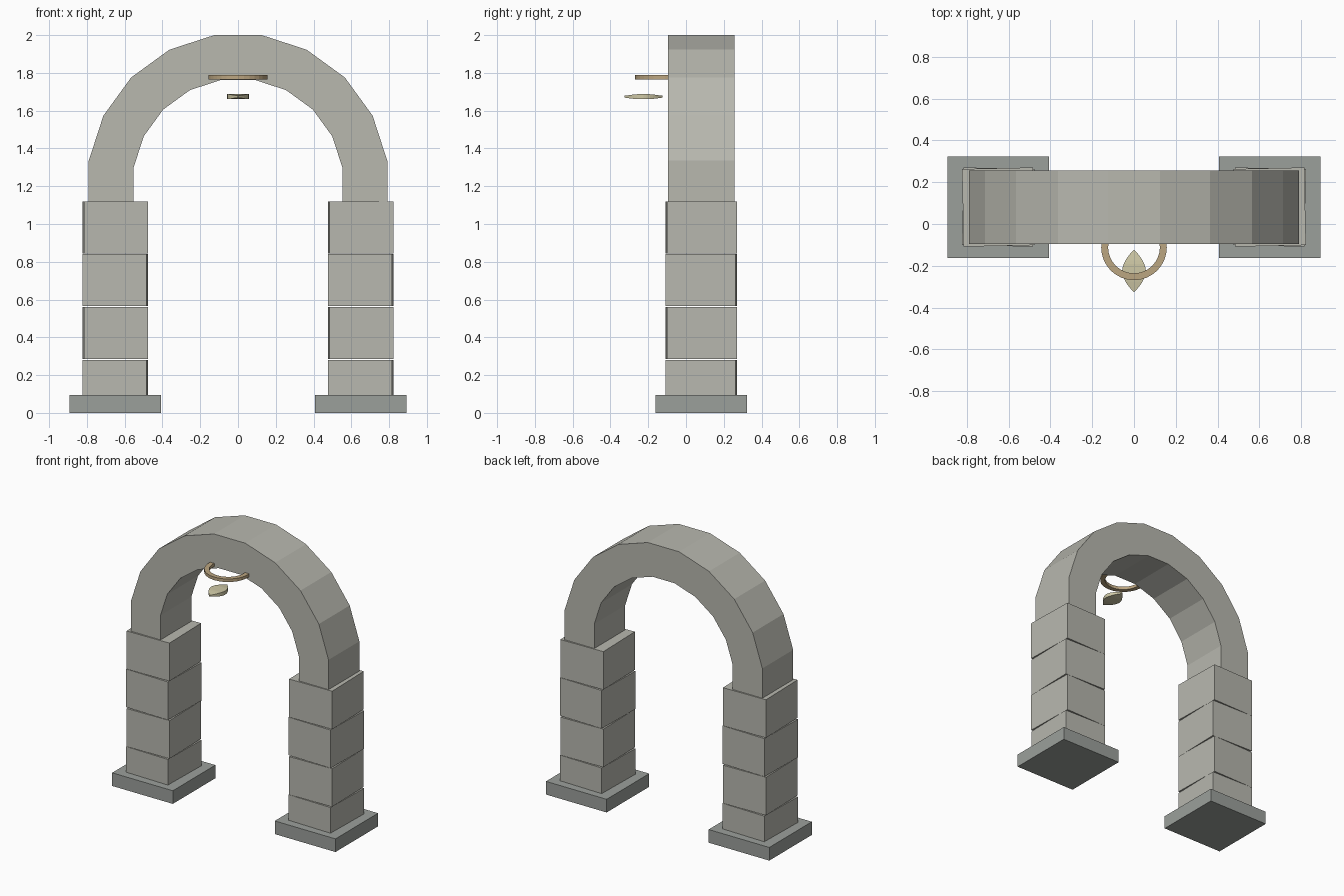
import bpy, bmesh, math

if "Cube" in bpy.data.objects:
    bpy.data.objects.remove(bpy.data.objects["Cube"])

CY = 0.081  # depth centre of the masonry


def material(name, rgb):
    m = bpy.data.materials.new(name)
    m.diffuse_color = (*rgb, 1)
    m.use_nodes = True
    m.node_tree.nodes["Principled BSDF"].inputs["Base Color"].default_value = m.diffuse_color
    return m


stone = material("warm_stone", (0.48, 0.48, 0.43))
plinth_stone = material("plinth_stone", (0.33, 0.35, 0.33))
bronze = material("bronze", (0.50, 0.38, 0.22))
pale = material("pale_gold", (0.62, 0.58, 0.38))


def box(name, loc, size, mat, turn=0):
    bpy.ops.mesh.primitive_cube_add(size=1, location=loc, rotation=(0, 0, turn))
    o = bpy.context.object
    o.name = name
    o.scale = size
    o.data.materials.append(mat)
    return o


def loft(name, sections, mat, closed=False):
    """Skin a row of equal-length vertex loops; cap the ends unless closed."""
    bm = bmesh.new()
    rows = [[bm.verts.new(p) for p in s] for s in sections]
    n = len(rows[0])
    pairs = list(zip(rows, rows[1:])) + ([(rows[-1], rows[0])] if closed else [])
    for a, b in pairs:
        for i in range(n):
            j = (i + 1) % n
            bm.faces.new((a[i], a[j], b[j], b[i]))
    if not closed:
        bm.faces.new(rows[0])
        bm.faces.new(rows[-1][::-1])
    bmesh.ops.recalc_face_normals(bm, faces=bm.faces)
    me = bpy.data.meshes.new(name)
    bm.to_mesh(me)
    bm.free()
    me.materials.append(mat)
    o = bpy.data.objects.new(name, me)
    bpy.context.collection.objects.link(o)
    return o


# Plinths and pillars of slightly twisted blocks
for side, x in (("left", -0.65), ("right", 0.65)):
    box(f"{side}_plinth", (x, CY, 0.0475), (0.485, 0.486, 0.095), plinth_stone)
    for i in range(4):
        box(f"{side}_pillar_block_{i + 1}", (x, CY, 0.1425 + 0.28 * i),
            (0.339, 0.372, 0.275), stone, 0.022 * (-1) ** (i + 1))

# Arch: upper part of a 20-sided ring, with straight feet on the pillars
R_OUT, R_IN, CZ, HALF = 0.80, 0.56, 1.21, 0.176


def arch_section(xo, zo, xi, zi):
    return [(xo, CY - HALF, zo), (xo, CY + HALF, zo),
            (xi, CY + HALF, zi), (xi, CY - HALF, zi)]


sections = []
for k in range(10):
    a = math.radians(9 + 18 * k)
    c, s = math.cos(a), math.sin(a)
    sections.append(arch_section(R_OUT * c, CZ + R_OUT * s, R_IN * c, CZ + R_IN * s))
c = math.cos(math.radians(9))
sections.insert(0, arch_section(R_OUT * c, 1.11, R_IN * c, 1.11))
sections.append(arch_section(-R_OUT * c, 1.11, -R_IN * c, 1.11))
loft("arch", sections, stone)

# Flat ring let into the crown of the arch
ring = []
for k in range(32):
    a = math.tau * k / 32
    ring.append([(r * math.cos(a), -0.112 + r * math.sin(a), z)
                 for r, z in ((0.157, 1.766), (0.157, 1.788), (0.124, 1.788), (0.124, 1.766))])
loft("crown_ring", ring, bronze, closed=True)

# Hanging leaf: pointed outline, thinner towards the tips
leaf = []
for k in range(13):
    t = -1 + k / 6
    w = 0.002 + 0.055 * (1 - abs(t) ** 1.8)
    h = 0.005 + 0.008 * min(1, (1 - abs(t)) / 0.6)
    y = -0.225 + 0.1 * t
    leaf.append([(-w, y, 1.674 - h), (w, y, 1.674 - h), (w, y, 1.674 + h), (-w, y, 1.674 + h)])
loft("hanging_leaf", leaf, pale)
